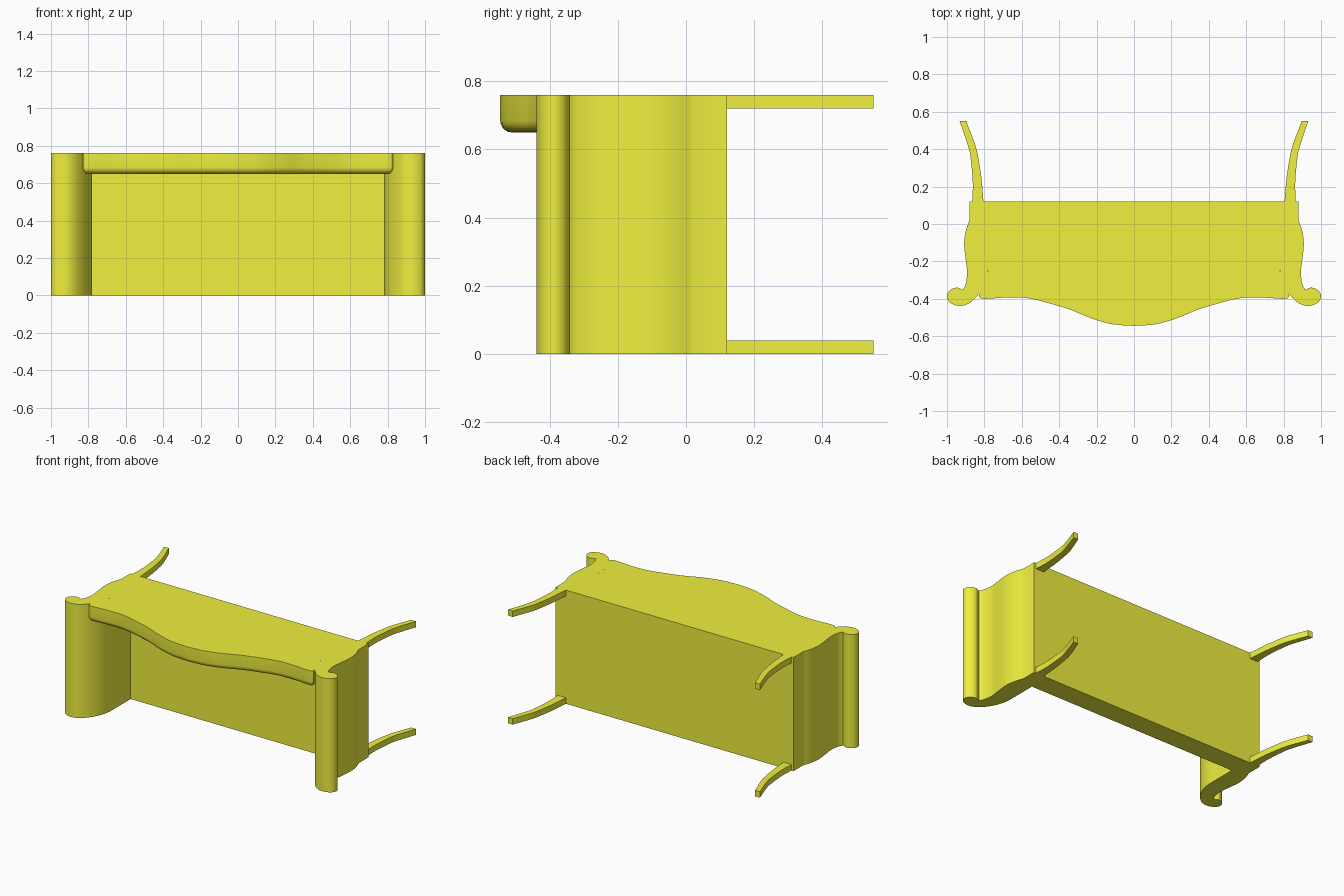
import bpy, bmesh, math
from mathutils import Vector

if "Cube" in bpy.data.objects:
    bpy.data.objects.remove(bpy.data.objects["Cube"])

mat = bpy.data.materials.new("yellow")
mat.diffuse_color = (0.87, 0.87, 0.05, 1)
mat.use_nodes = True
mat.node_tree.nodes["Principled BSDF"].inputs["Base Color"].default_value = mat.diffuse_color


def smooth(pts, n=6):
    """Catmull-Rom curve through the given 2D points."""
    p = [Vector(q) for q in pts]
    p = [2 * p[0] - p[1]] + p + [2 * p[-1] - p[-2]]
    out = []
    for i in range(1, len(p) - 2):
        a, b, c, d = p[i - 1:i + 3]
        for k in range(n):
            t = k / n
            out.append(0.5 * (2 * b + (c - a) * t + (2 * a - 5 * b + 4 * c - d) * t * t
                              + (3 * b - a - 3 * c + d) * t ** 3))
    return [tuple(v) for v in out] + [tuple(pts[-1])]


def extrude(name, outline, z0, z1, mirror=False, round_edge=None):
    """Prism from an xy outline; round_edge(y) picks lower edges to round."""
    bm = bmesh.new()
    face = bm.faces.new([bm.verts.new((x, y, z0)) for x, y in outline])
    top = bmesh.ops.extrude_face_region(bm, geom=[face])["geom"]
    for v in top:
        if isinstance(v, bmesh.types.BMVert):
            v.co.z = z1
    bmesh.ops.recalc_face_normals(bm, faces=bm.faces)
    if round_edge:
        edges = [e for e in bm.edges if all(abs(v.co.z - z0) < 1e-5 and round_edge(v.co.y)
                                            for v in e.verts)]
        bmesh.ops.bevel(bm, geom=edges, offset=0.035, segments=5, profile=0.5, affect='EDGES')
    me = bpy.data.meshes.new(name)
    bm.to_mesh(me)
    bm.free()
    me.materials.append(mat)
    ob = bpy.data.objects.new(name, me)
    bpy.context.collection.objects.link(ob)
    if mirror:
        ob.modifiers.new("mirror", 'MIRROR').use_mirror_merge = False
    bpy.ops.object.select_all(action='DESELECT')
    bpy.context.view_layer.objects.active = ob
    ob.select_set(True)
    bpy.ops.object.shade_smooth_by_angle(angle=math.radians(30))
    return ob


H = 0.76

# Seat block (the sofa lies on its front, feet towards +y)
extrude("seat", [(-0.78, -0.02), (0.78, -0.02), (0.78, 0.12), (-0.78, 0.12)], 0, H)

# Scrolled arms
outer = smooth([(-0.88, 0.02), (-0.90, -0.04), (-0.908, -0.11), (-0.90, -0.19),
                (-0.892, -0.26), (-0.90, -0.32), (-0.915, -0.352)])
scroll = smooth([(-0.915, -0.352), (-0.95, -0.34), (-0.987, -0.357), (-1.0, -0.39),
                 (-0.98, -0.423), (-0.93, -0.438), (-0.88, -0.423), (-0.835, -0.38),
                 (-0.80, -0.32), (-0.782, -0.25), (-0.78, -0.18)])
extrude("arm", [(-0.88, 0.12)] + outer + scroll[1:] + [(-0.78, 0.12)], 0, H, mirror=True)

# Back panel with a serpentine crest and rounded front edge
half = smooth([(-0.83, -0.39), (-0.80, -0.40), (-0.66, -0.392), (-0.56, -0.398), (-0.45, -0.425),
               (-0.34, -0.458), (-0.24, -0.50), (-0.12, -0.535), (0, -0.545)])
left = [(-0.78, -0.02), (-0.78, -0.25), (-0.83, -0.37)] + half
crest = left + [(-x, y) for x, y in reversed(left[:-1])]
extrude("back_panel", crest, 0.65, H, round_edge=lambda y: y < -0.36)

# Curved legs, front and back pairs
leg_out = smooth([(-0.865, 0.12), (-0.862, 0.22), (-0.872, 0.34), (-0.885, 0.41), (-0.932, 0.55)])
leg_in = smooth([(-0.897, 0.55), (-0.848, 0.42), (-0.83, 0.34), (-0.815, 0.24), (-0.805, 0.12)])
for name, z in (("front_leg", 0), ("back_leg", H - 0.04)):
    extrude(name, leg_out + leg_in, z, z + 0.04, mirror=True)
